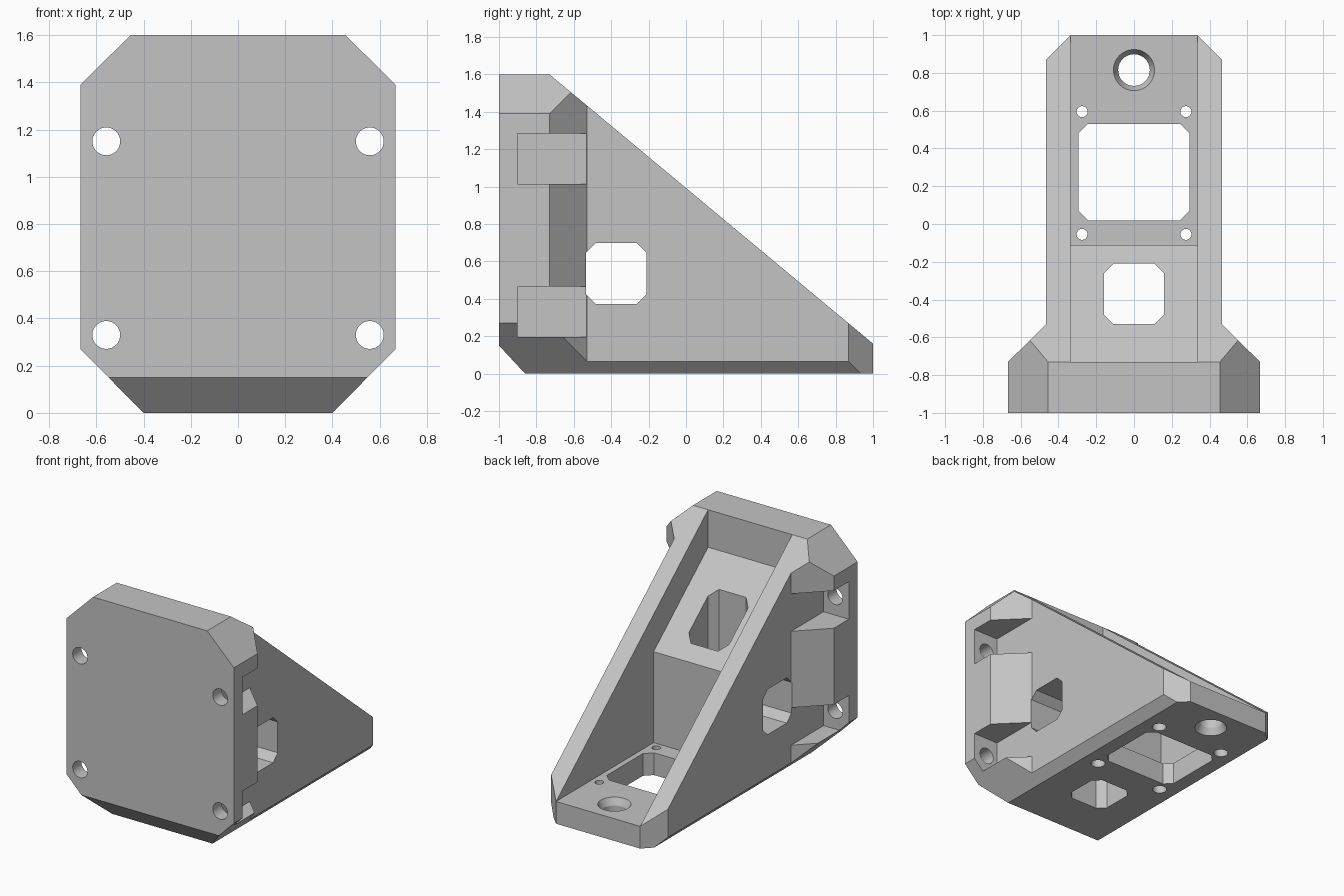
import bpy, bmesh
from mathutils import Vector

if "Cube" in bpy.data.objects:
    bpy.data.objects.remove(bpy.data.objects["Cube"])

grey = bpy.data.materials.new("plain grey")
grey.use_nodes = True
grey.diffuse_color = (0.55, 0.55, 0.55, 1)
grey.node_tree.nodes["Principled BSDF"].inputs["Base Color"].default_value = grey.diffuse_color


def make_object(name, bm):
    bmesh.ops.recalc_face_normals(bm, faces=bm.faces)
    mesh = bpy.data.meshes.new(name)
    bm.to_mesh(mesh)
    bm.free()
    mesh.materials.append(grey)
    obj = bpy.data.objects.new(name, mesh)
    bpy.context.collection.objects.link(obj)
    return obj


def prism(name, outline, axis, low, high):
    """Extrude a 2D outline along an axis; outline uses the other two axes in order."""
    bm = bmesh.new()

    def place(p, t):
        co = list(p)
        co.insert("xyz".index(axis), t)
        return bm.verts.new(co)

    a = [place(p, low) for p in outline]
    b = [place(p, high) for p in outline]
    bm.faces.new(a)
    bm.faces.new(b[::-1])
    for i in range(len(a)):
        j = (i + 1) % len(a)
        bm.faces.new((a[i], a[j], b[j], b[i]))
    return make_object(name, bm)


def frustum(name, axis, centre, r_low, r_high, length):
    """Round cutter centred on a point, running along an axis."""
    bm = bmesh.new()
    bmesh.ops.create_cone(bm, cap_ends=True, segments=32,
                          radius1=r_low, radius2=r_high, depth=length)
    direction = Vector([float(axis == k) for k in "xyz"])
    turn = Vector((0, 0, 1)).rotation_difference(direction).to_matrix()
    bmesh.ops.rotate(bm, matrix=turn, verts=bm.verts)
    bmesh.ops.translate(bm, vec=centre, verts=bm.verts)
    return make_object(name, bm)


def octagon(a0, a1, b0, b1, c=0.052):
    return [(a0 + c, b0), (a1 - c, b0), (a1, b0 + c), (a1, b1 - c),
            (a1 - c, b1), (a0 + c, b1), (a0, b1 - c), (a0, b0 + c)]


def box(a0, a1, b0, b1):
    return [(a0, b0), (a1, b0), (a1, b1), (a0, b1)]


def mirrored(half):
    return half + [(-x, v) for x, v in reversed(half)]


def combine(target, tool, operation="DIFFERENCE"):
    mod = target.modifiers.new("cut", "BOOLEAN")
    mod.operation = operation
    mod.solver = "EXACT"
    mod.object = tool
    bpy.context.view_layer.update()
    graph = bpy.context.evaluated_depsgraph_get()
    result = bpy.data.meshes.new_from_object(target.evaluated_get(graph))
    target.modifiers.clear()
    target.data = result
    bpy.data.objects.remove(tool)


# Body: side profile trimmed by the plan and front outlines
bracket = prism("angle_bracket", [(-1, 0.15), (-0.86, 0), (1, 0), (1, 0.16),
                                  (-0.73, 1.6), (-1, 1.6)], "x", -0.8, 0.8)
plan = mirrored([(0.667, -1.1), (0.667, -0.73), (0.465, -0.53),
                 (0.465, 0.87), (0.235, 1.1)])
front = mirrored([(0.4, 0), (0.667, 0.27), (0.667, 1.39), (0.455, 1.6)])
combine(bracket, prism("plan_trim", plan, "z", -0.1, 1.7), "INTERSECT")
combine(bracket, prism("front_trim", front, "y", -1.1, 1.1), "INTERSECT")

# Pocket between the two ribs, leaving a sloped block and a floor
pocket = [(-0.73, 1.33), (-0.11, 0.815), (-0.11, 0.16),
          (1.1, 0.16), (1.1, 1.8), (-0.73, 1.8)]
combine(bracket, prism("pocket", pocket, "x", -0.335, 0.335))

# Chamfered windows: through the block both ways, and in the floor
combine(bracket, prism("block_window", octagon(-0.16, 0.16, -0.53, -0.21), "z", -0.1, 1.7))
combine(bracket, prism("side_window", octagon(-0.535, -0.212, 0.372, 0.698), "x", -0.8, 0.8))
combine(bracket, prism("floor_window", octagon(-0.295, 0.295, 0.018, 0.53), "z", -0.1, 0.3))

# Bolt notches and bolt holes in the front plate
for side in (-1, 1):
    for z in (0.33, 1.15):
        x0, x1 = sorted((side * 0.466, side * 0.8))
        combine(bracket, prism("notch", box(x0, x1, -0.9, -0.4), "z", z - 0.135, z + 0.135))
        combine(bracket, frustum("bolt_hole", "y", (side * 0.558, -0.95, z), 0.059, 0.059, 0.3))

# Small floor holes, wider from below
for x in (-0.275, 0.275):
    for y in (-0.055, 0.595):
        combine(bracket, frustum("screw_hole", "z", (x, y, 0.1), 0.029, 0.029, 0.3))
        combine(bracket, frustum("counterbore", "z", (x, y, 0), 0.048, 0.048, 0.2))

# Large end hole, flared at both faces
eye = 0.815
combine(bracket, frustum("end_hole", "z", (0, eye, 0.1), 0.084, 0.084, 0.4))
combine(bracket, frustum("upper_flare", "z", (0, eye, 0.16), 0.084, 0.134, 0.1))
combine(bracket, frustum("lower_flare", "z", (0, eye, 0), 0.134, 0.084, 0.1))

# Smooth the round holes, keep every other edge sharp
bpy.ops.object.select_all(action="DESELECT")
bracket.select_set(True)
bpy.context.view_layer.objects.active = bracket
bpy.ops.object.shade_smooth_by_angle(angle=0.4)
